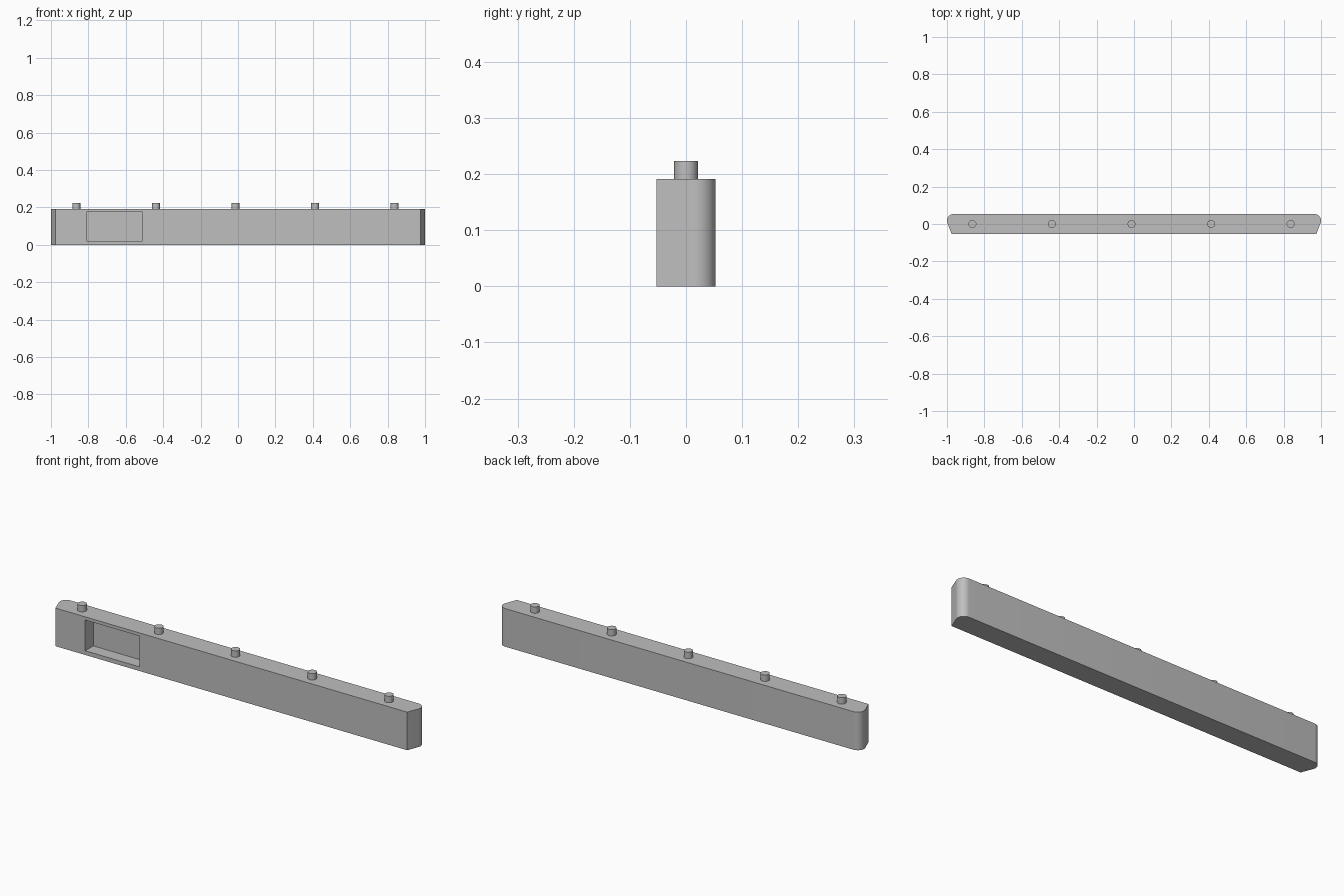
import bpy
import bmesh
from math import cos, sin, radians

cube = bpy.data.objects.get("Cube")
if cube:
    bpy.data.objects.remove(cube, do_unlink=True)

HEIGHT, HALF_DEPTH, RADIUS = 0.191, 0.053, 0.035

grey = bpy.data.materials.new("plain_grey")
grey.use_nodes = True
colour = (0.52, 0.52, 0.52, 1)
grey.diffuse_color = colour
grey.node_tree.nodes["Principled BSDF"].inputs["Base Color"].default_value = colour


def add_object(name, bm):
    bmesh.ops.recalc_face_normals(bm, faces=bm.faces)
    mesh = bpy.data.meshes.new(name)
    bm.to_mesh(mesh)
    bm.free()
    mesh.materials.append(grey)
    obj = bpy.data.objects.new(name, mesh)
    bpy.context.collection.objects.link(obj)
    return obj


def activate(obj):
    bpy.ops.object.select_all(action="DESELECT")
    obj.select_set(True)
    bpy.context.view_layer.objects.active = obj


def smooth(obj):
    activate(obj)
    bpy.ops.object.shade_smooth_by_angle(angle=radians(30))


# Bar outline: sharp tapered front corners, rounded back corners
half = [(0.975, -HALF_DEPTH)]
for i in range(13):
    a = radians(-21 + 111 * i / 12)
    half.append((1 - RADIUS + RADIUS * cos(a), HALF_DEPTH - RADIUS + RADIUS * sin(a)))
outline = half + [(-x, y) for x, y in reversed(half)]

bm = bmesh.new()
base = bm.faces.new([bm.verts.new((x, y, 0)) for x, y in outline])
top = bmesh.ops.extrude_face_region(bm, geom=[base], use_keep_orig=True)["geom"]
bmesh.ops.translate(bm, vec=(0, 0, HEIGHT),
                    verts=[v for v in top if isinstance(v, bmesh.types.BMVert)])
bar = add_object("bar", bm)

# Rectangular pocket in the front face
bm = bmesh.new()
bmesh.ops.create_cube(bm, size=1)
bmesh.ops.scale(bm, vec=(0.3, 0.128, 0.154), verts=bm.verts)
bmesh.ops.translate(bm, vec=(-0.66, -HALF_DEPTH, 0.098), verts=bm.verts)
cutter = add_object("pocket_cutter", bm)
cutter.hide_render = True
cut = bar.modifiers.new("pocket", "BOOLEAN")
cut.operation = "DIFFERENCE"
cut.solver = "EXACT"
cut.object = cutter
activate(bar)
bpy.ops.object.modifier_apply(modifier=cut.name)
bpy.data.objects.remove(cutter, do_unlink=True)
smooth(bar)

# Row of round pegs standing on the top
for i in range(5):
    bm = bmesh.new()
    bmesh.ops.create_cone(bm, cap_ends=True, segments=32, radius1=0.021,
                          radius2=0.021, depth=0.042)
    bmesh.ops.translate(bm, vec=(-0.864 + 0.4253 * i, 0, 0.202), verts=bm.verts)
    smooth(add_object(f"peg_{i + 1}", bm))
